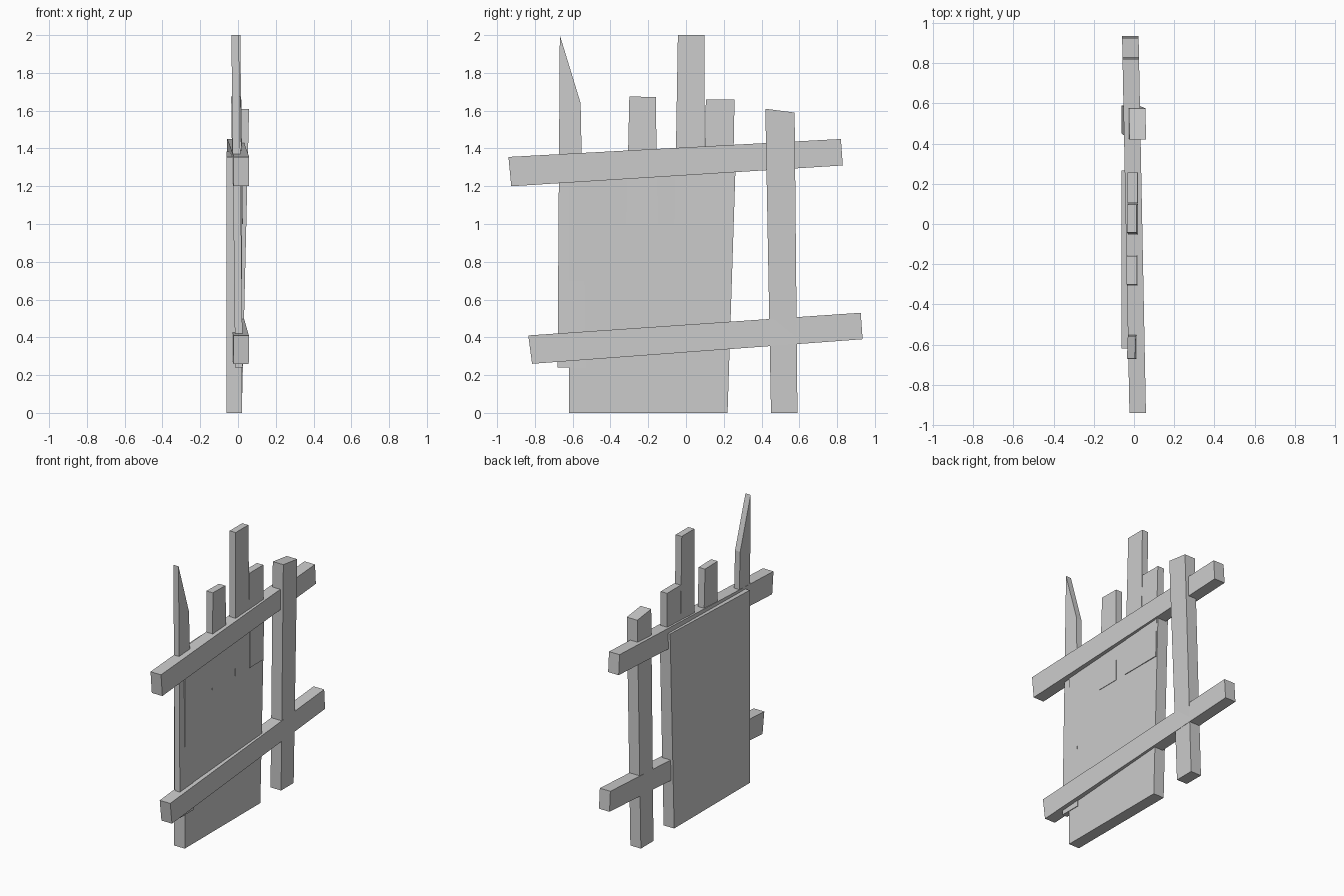
import bpy
import bmesh

cube = bpy.data.objects.get("Cube")
if cube:
    bpy.data.objects.remove(cube, do_unlink=True)

grey = bpy.data.materials.new("plain grey")
grey.use_nodes = True
grey.diffuse_color = (0.6, 0.6, 0.6, 1)
grey.node_tree.nodes["Principled BSDF"].inputs["Base Color"].default_value = (0.6, 0.6, 0.6, 1)


def board(name, outline, thickness, back):
    """Flat board from a (y, z) side outline; back(y, z) gives its leaning rear x."""
    bm = bmesh.new()
    rear = [bm.verts.new((back(y, z), y, z)) for y, z in outline]
    front = [bm.verts.new((back(y, z) + thickness, y, z)) for y, z in outline]
    bm.faces.new(rear)
    bm.faces.new(front)
    count = len(outline)
    for i in range(count):
        j = (i + 1) % count
        bm.faces.new((rear[i], rear[j], front[j], front[i]))
    bmesh.ops.recalc_face_normals(bm, faces=bm.faces)
    mesh = bpy.data.meshes.new(name)
    bm.to_mesh(mesh)
    bm.free()
    mesh.materials.append(grey)
    obj = bpy.data.objects.new(name, mesh)
    bpy.context.collection.objects.link(obj)
    return obj


# Crooked rails, swinging sideways along their length
def rail_back(y, z):
    return -0.041 - 0.0195 * y


board("upper_rail", [(-0.94, 1.355), (-0.925, 1.20), (0.83, 1.31), (0.82, 1.45)], 0.082, rail_back)
board("lower_rail", [(-0.835, 0.41), (-0.815, 0.26), (0.935, 0.39), (0.925, 0.53)], 0.082, rail_back)

# Leaning post
board("post", [(0.45, 0), (0.59, 0), (0.575, 1.59), (0.42, 1.61)], 0.082,
      lambda y, z: -0.062 + 0.024 * z)

# Broad panel
board("panel", [(-0.62, 0), (0.22, 0), (0.265, 1.385), (-0.62, 1.355)], 0.082,
      lambda y, z: -0.062)


# Broken pickets, tilting backwards
def picket_back(y, z):
    return -0.012 - 0.0115 * z


board("pointed_picket", [(-0.68, 0.24), (-0.53, 0.24), (-0.558, 1.64), (-0.668, 2.0)], 0.04, picket_back)
board("short_picket", [(-0.315, 1.0), (-0.15, 1.0), (-0.16, 1.672), (-0.30, 1.675)], 0.05,
      lambda y, z: -0.012 - 0.0145 * z)
board("tall_picket", [(-0.06, 1.0), (0.10, 1.0), (0.097, 2.0), (-0.043, 2.0)], 0.047,
      lambda y, z: -0.01 - 0.0125 * z)
board("rear_picket", [(0.095, 1.0), (0.245, 1.0), (0.257, 1.66), (0.105, 1.66)], 0.05,
      lambda y, z: -0.012 - 0.0125 * z)
